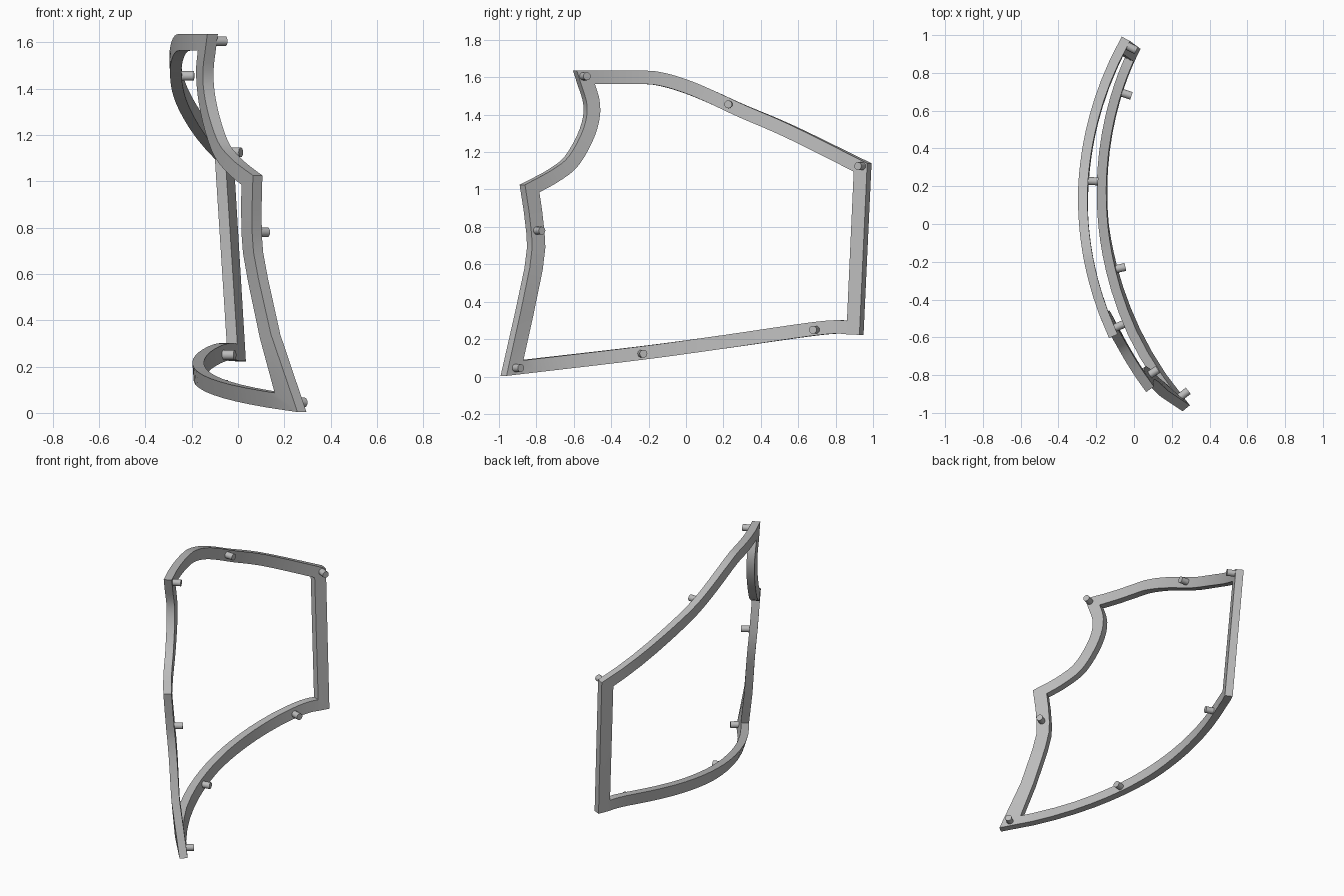
import bpy, bmesh
from math import sqrt
from mathutils import Vector

old = bpy.data.objects.get("Cube")
if old:
    bpy.data.objects.remove(old)

RADIUS, MIDDLE = 1.8, 0.15      # plan curve of the panel
HALF, THICK = 0.036, 0.05       # bar half width and thickness
PEG_R, PEG_OUT = 0.021, 0.052

grey = bpy.data.materials.new("plain grey")
grey.use_nodes = True
grey.diffuse_color = (0.5, 0.5, 0.5, 1)
grey.node_tree.nodes["Principled BSDF"].inputs["Base Color"].default_value = (0.5, 0.5, 0.5, 1)

# Sideways bulge of the panel at each height: (z, x)
BULGE = [(0, -.15), (.12, -.19), (.25, -.2), (.6, -.226), (.8, -.248),
         (1.1, -.272), (1.5, -.296), (1.7, -.299)]

# Centre lines (y, z) of the five bars, running round the frame
BARS = {
    "top": [(-.555, 1.6), (-.245, 1.6), (-.13, 1.588), (0, 1.55), (.135, 1.495),
            (.3, 1.42), (.56, 1.31), (.955, 1.118)],
    "back": [(.955, 1.118), (.915, .26)],
    "bottom": [(.915, .26), (.74, .26), (.2, .185), (-.25, .125), (-.945, .045)],
    "lower_front": [(-.945, .045), (-.828, .575), (-.818, .77), (-.85, 1.005)],
    "upper_front": [(-.85, 1.005), (-.72, 1.075), (-.62, 1.155), (-.535, 1.31),
                    (-.512, 1.45), (-.555, 1.6)],
}
STEPS = {"top": 4, "back": 1, "bottom": 6, "lower_front": 2, "upper_front": 4}

PEGS = {"top_front": (-.57, 1.605), "top_middle": (.23, 1.455), "top_back": (.965, 1.125),
        "bottom_back": (.71, .25), "bottom_middle": (-.25, .122),
        "bottom_front": (-.945, .045), "front_middle": (-.825, .78)}


def surface(y, z):
    """Point on the outer skin of the curved panel."""
    for (z0, x0), (z1, x1) in zip(BULGE, BULGE[1:]):
        if z <= z1:
            break
    base = x0 + (x1 - x0) * (z - z0) / (z1 - z0)
    return Vector((base + RADIUS - sqrt(RADIUS ** 2 - (y - MIDDLE) ** 2), y, z))


def inward(y):
    """Horizontal direction from the outer skin to the inside."""
    d = (y - MIDDLE) / RADIUS
    return Vector((sqrt(1 - d * d), -d, 0))


def spline(points, steps):
    """Smooth curve through the points, without its last point."""
    p = [Vector(q) for q in points]
    p = [2 * p[0] - p[1]] + p + [2 * p[-1] - p[-2]]
    out = []
    for a, b, c, d in zip(p, p[1:], p[2:], p[3:]):
        for i in range(steps):
            t = i / steps
            out.append(b + (c - a) * t / 2 + (2 * a - 5 * b + 4 * c - d) * t * t / 2
                       + (3 * b - a - 3 * c + d) * t ** 3 / 2)
    return out


def finish(bm, name):
    bmesh.ops.recalc_face_normals(bm, faces=bm.faces)
    mesh = bpy.data.meshes.new(name)
    bm.to_mesh(mesh)
    bm.free()
    obj = bpy.data.objects.new(name, mesh)
    bpy.context.collection.objects.link(obj)
    mesh.materials.append(grey)
    bpy.ops.object.select_all(action='DESELECT')
    obj.select_set(True)
    bpy.context.view_layer.objects.active = obj
    bpy.ops.object.shade_smooth_by_angle(angle=0.4)


# Frame: a rectangular section swept round the loop with mitred corners
path = [p for name, pts in BARS.items() for p in spline(pts, STEPS[name])]
bm = bmesh.new()
rings = []
for i, p in enumerate(path):
    before = (p - path[i - 1]).normalized()
    after = (path[(i + 1) % len(path)] - p).normalized()
    n0, n1 = Vector((-before.y, before.x)), Vector((-after.y, after.x))
    mitre = (n0 + n1) * HALF / (1 + n0.dot(n1))
    ring = []
    for q, depths in ((p + mitre, (0, THICK)), (p - mitre, (THICK, 0))):
        for depth in depths:
            ring.append(bm.verts.new(surface(q.x, q.y) + inward(q.x) * depth))
    rings.append(ring)
for i, ring in enumerate(rings):
    last = rings[i - 1]
    for j in range(4):
        k = (j + 1) % 4
        bm.faces.new((last[j], last[k], ring[k], ring[j]))
finish(bm, "frame")

# Locating pegs on the inside of the bars
for name, (y, z) in PEGS.items():
    bm = bmesh.new()
    length = PEG_OUT + THICK / 2
    bmesh.ops.create_cone(bm, cap_ends=True, segments=16, radius1=PEG_R,
                          radius2=PEG_R, depth=length)
    axis = inward(y)
    turn = axis.to_track_quat('Z', 'Y').to_matrix()
    centre = surface(y, z) + axis * (THICK + PEG_OUT - length / 2)
    for v in bm.verts:
        v.co = turn @ v.co + centre
    finish(bm, name + "_peg")
